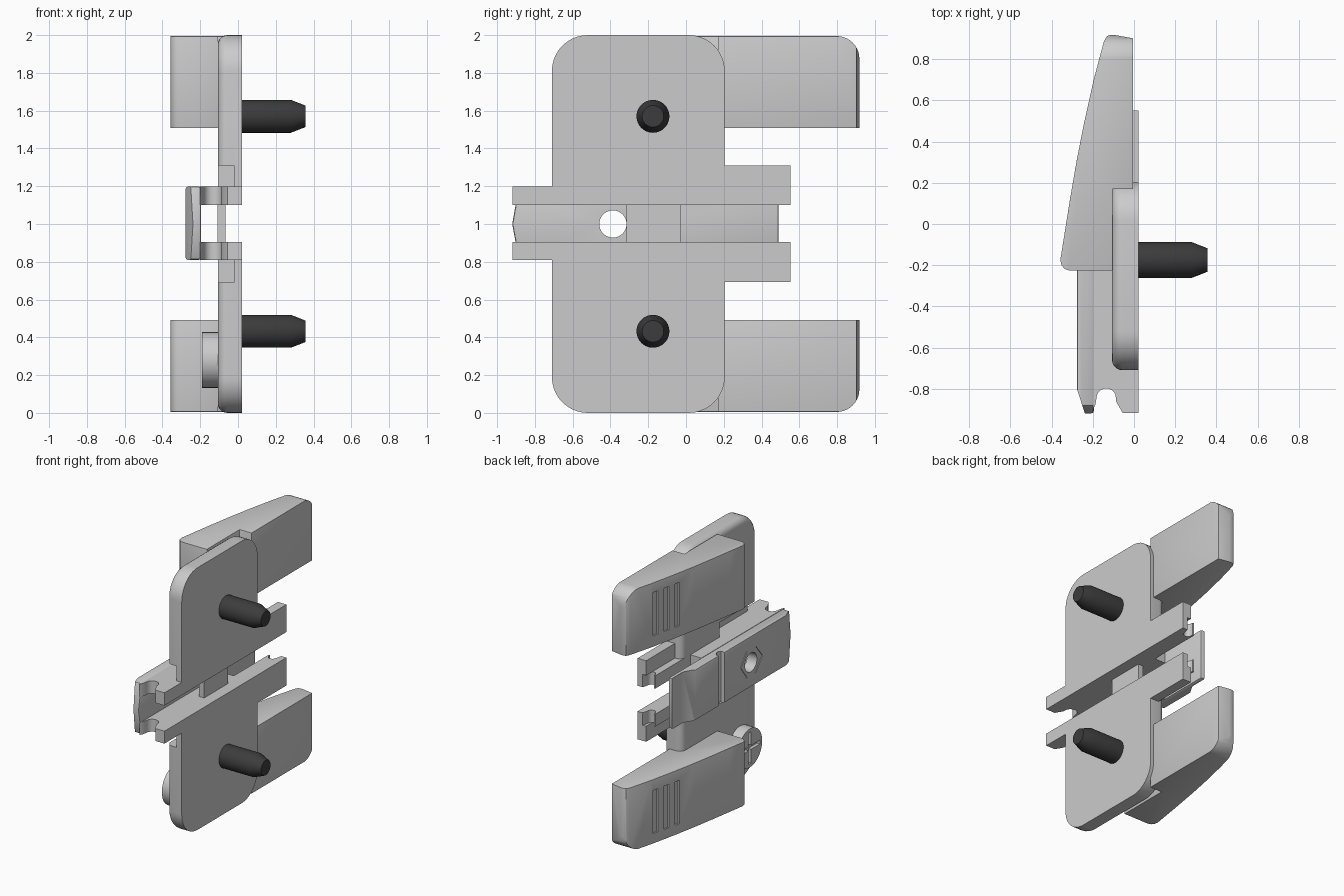
import bpy, bmesh, math
from mathutils import Vector

if "Cube" in bpy.data.objects:
    bpy.data.objects.remove(bpy.data.objects["Cube"])


def finish(name, bm, bevel=0.0):
    bmesh.ops.recalc_face_normals(bm, faces=bm.faces)
    me = bpy.data.meshes.new(name)
    bm.to_mesh(me)
    bm.free()
    ob = bpy.data.objects.new(name, me)
    bpy.context.collection.objects.link(ob)
    return ob


def prism(name, pts, axis, lo, hi):
    """Extrude a profile: axis 'z' takes (x, y) points, axis 'x' takes (y, z)."""
    bm = bmesh.new()
    put = (lambda p: (p[0], p[1], lo)) if axis == 'z' else (lambda p: (lo, p[0], p[1]))
    face = bm.faces.new([bm.verts.new(put(p)) for p in pts])
    new = bmesh.ops.extrude_face_region(bm, geom=[face])['geom']
    d = Vector((0, 0, hi - lo)) if axis == 'z' else Vector((hi - lo, 0, 0))
    bmesh.ops.translate(bm, vec=d, verts=[v for v in new if isinstance(v, bmesh.types.BMVert)])
    return finish(name, bm)


def box(name, x0, x1, y0, y1, z0, z1):
    return prism(name, [(x0, y0), (x1, y0), (x1, y1), (x0, y1)], 'z', z0, z1)


def lathe(name, prof, y, z, steps=40):
    """Turn (x, radius) points about an axis parallel to x."""
    bm = bmesh.new()
    vs = [bm.verts.new((x, y + r, z)) for x, r in prof]
    es = [bm.edges.new(p) for p in zip(vs, vs[1:])]
    bmesh.ops.spin(bm, geom=vs + es, cent=(0, y, z), axis=(1, 0, 0),
                   angle=math.tau, steps=steps)
    bmesh.ops.remove_doubles(bm, verts=bm.verts, dist=1e-5)
    return finish(name, bm)


def apply(ob, mod):
    bpy.ops.object.select_all(action='DESELECT')
    bpy.context.view_layer.objects.active = ob
    ob.select_set(True)
    bpy.ops.object.modifier_apply(modifier=mod.name)


def boolean(ob, cutter, op='DIFFERENCE'):
    m = ob.modifiers.new("bool", 'BOOLEAN')
    m.operation, m.object, m.solver = op, cutter, 'EXACT'
    apply(ob, m)
    bpy.data.objects.remove(cutter)


def bevel(ob, width, segs=3):
    m = ob.modifiers.new("bevel", 'BEVEL')
    m.width, m.segments, m.limit_method = width, segs, 'ANGLE'
    m.angle_limit = math.radians(40)
    apply(ob, m)


def smooth(ob):
    bpy.ops.object.select_all(action='DESELECT')
    bpy.context.view_layer.objects.active = ob
    ob.select_set(True)
    bpy.ops.object.shade_smooth_by_angle(angle=math.radians(32))


def arc(cx, cy, r, a0, a1, n=10):
    return [(cx + r * math.cos(math.radians(a0 + (a1 - a0) * i / n)),
             cy + r * math.sin(math.radians(a0 + (a1 - a0) * i / n))) for i in range(n + 1)]


# Back plate: rounded rectangle, soft rear rim, open central channel
R = 0.19
plate = prism("back_plate", arc(0.205 - R, 2 - R, R, 0, 90) + arc(-0.71 + R, 2 - R, R, 90, 180)
              + arc(-0.71 + R, R, R, 180, 270) + arc(0.205 - R, R, R, 270, 360), 'x', -0.107, 0.022)
bm = bmesh.new()
bm.from_mesh(plate.data)
rim = [e for e in bm.edges if all(v.co.x < -0.1 for v in e.verts)]
bmesh.ops.bevel(bm, geom=rim, offset=0.05, segments=5, profile=0.5, affect='EDGES')
bm.to_mesh(plate.data)
bm.free()
boolean(plate, box("cut", -0.3, 0.2, -1, 1, 0.9, 1.1))
for z0, z1 in ((1.05, 1.31), (0.69, 0.95)):
    boolean(plate, box("cut", -0.3, -0.02, -1, -0.25, z0, z1))
smooth(plate)

# Dark tapered pins
dark = bpy.data.materials.new("dark_pin")
dark.diffuse_color = (0.045, 0.045, 0.045, 1)
dark.use_nodes = True
dark.node_tree.nodes["Principled BSDF"].inputs["Base Color"].default_value = dark.diffuse_color
for i, z in enumerate((0.432, 1.57)):
    pin = lathe(f"pin_{i + 1}", [(-0.05, 0), (-0.05, 0.087), (0.28, 0.087), (0.357, 0.057), (0.357, 0)], -0.175, z)
    pin.data.materials.append(dark)
    smooth(pin)

# Pair of levers with grip grooves, mirrored about z = 1
curve = [(-0.147, 0.885), (-0.196, 0.7), (-0.245, 0.48), (-0.28, 0.3),
         (-0.311, 0.12), (-0.338, -0.05), (-0.358, -0.175)]
side = ([(-0.005, 0.17), (-0.005, 0.902), (-0.11, 0.921), (-0.132, 0.912)] + curve
        + [(-0.352, -0.2), (-0.338, -0.218), (-0.315, -0.226), (-0.105, -0.226), (-0.105, 0.17)])


def surface_x(y):
    for (xa, ya), (xb, yb) in zip(curve, curve[1:]):
        if yb <= y <= ya:
            return xa + (xb - xa) * (ya - y) / (ya - yb)


for label, s in (("upper", 1), ("lower", -1)):
    lever = prism(label + "_lever", side, 'z', 1 + s * 0.507, 1 + s * 0.994)
    outline = [(-0.4, 0.506), (0.95, 0.506), (0.918, 0.506)] + arc(0.918 - 0.12, 0.995 - 0.12, 0.12, 0, 90) + [(-0.4, 0.995)]
    outline.pop(1)
    boolean(lever, prism("mask", [(y, 1 + s * z) for y, z in outline], 'x', -0.6, 0.2), 'INTERSECT')
    bevel(lever, 0.015)
    for yc in (0.66, 0.56, 0.46):
        a, b = yc - 0.022, yc + 0.022
        xa, xb = surface_x(a), surface_x(b)
        z0, z1 = (1.59, 1.92) if s > 0 else (0.08, 0.41)
        boolean(lever, prism("groove", [(xa - 0.05, a), (xa + 0.012, a), (xb + 0.012, b), (xb - 0.05, b)], 'z', z0, z1))
    smooth(lever)

# Side rails with a round notch at either end, plus wide tabs
rail = ([(0.022, -0.918), (-0.055, -0.918), (-0.088, -0.86)] + arc(-0.135, -0.845, 0.047, 0, 180)
        + [(-0.188, -0.88), (-0.2, -0.9), (-0.2, 0.1), (-0.105, 0.1), (-0.105, 0.52), (-0.092, 0.52)]
        + arc(-0.062, 0.505, 0.03, 180, 360) + [(-0.02, 0.552), (0.022, 0.552)])
for label, z0, z1, t0, t1 in (("upper", 1.1, 1.198, 1.198, 1.31), ("lower", 0.81, 0.905, 0.692, 0.81)):
    smooth(prism(label + "_rail", rail, 'z', z0, z1))
    box(label + "_rail_tab", -0.05, 0.022, 0.15, 0.552, t0, t1)
box("rail_bridge", -0.2, -0.195, -0.31, -0.03, 0.9, 1.1)
box("channel_bridge", -0.108, -0.065, -0.315, -0.03, 0.9, 1.1)

# Slider: pointed tip, cross groove, sloped end, hole with arrow marks
slider = prism("slider", [(-0.92, 1), (-0.885, 1.198), (0.49, 1.198), (0.49, 0.81), (-0.885, 0.81)], 'x', -0.277, -0.195)
bevel(slider, 0.012, 2)
boolean(slider, prism("tip_cut", [(-0.278, -0.8), (-0.235, -0.93), (-0.4, -0.95), (-0.4, -0.8)], 'z', 0.5, 1.5))
boolean(slider, prism("end_cut", [(-0.278, 0.27), (-0.225, 0.36), (-0.225, 0.6), (-0.4, 0.6), (-0.4, 0.27)], 'z', 0.5, 1.5))
boolean(slider, prism("cross_cut", [(-0.4, -0.07), (-0.245, -0.07), (-0.235, -0.05), (-0.235, -0.03), (-0.255, 0), (-0.4, 0)], 'z', 0.5, 1.5))
boolean(slider, lathe("hole", [(-0.4, 0), (-0.4, 0.072), (-0.1, 0.072), (-0.1, 0)], -0.387, 1.0))
for s in (1, -1):
    mark = [(s * 0.14, 0), (s * 0.06, 0.1), (s * 0.045, 0.1), (s * 0.12, 0), (s * 0.045, -0.1), (s * 0.06, -0.1)]
    boolean(slider, prism("arrow", [(-0.387 + y, 1 + z) for y, z in mark], 'x', -0.4, -0.272))
smooth(slider)

# Screw head with a cross slot
screw = lathe("screw", [(-0.09, 0), (-0.09, 0.147), (-0.19, 0.147), (-0.19, 0)], -0.5, 0.28)
boolean(screw, box("slot", -0.3, -0.165, -0.515, -0.485, 0.16, 0.40))
boolean(screw, box("slot", -0.3, -0.165, -0.62, -0.38, 0.265, 0.295))
smooth(screw)
